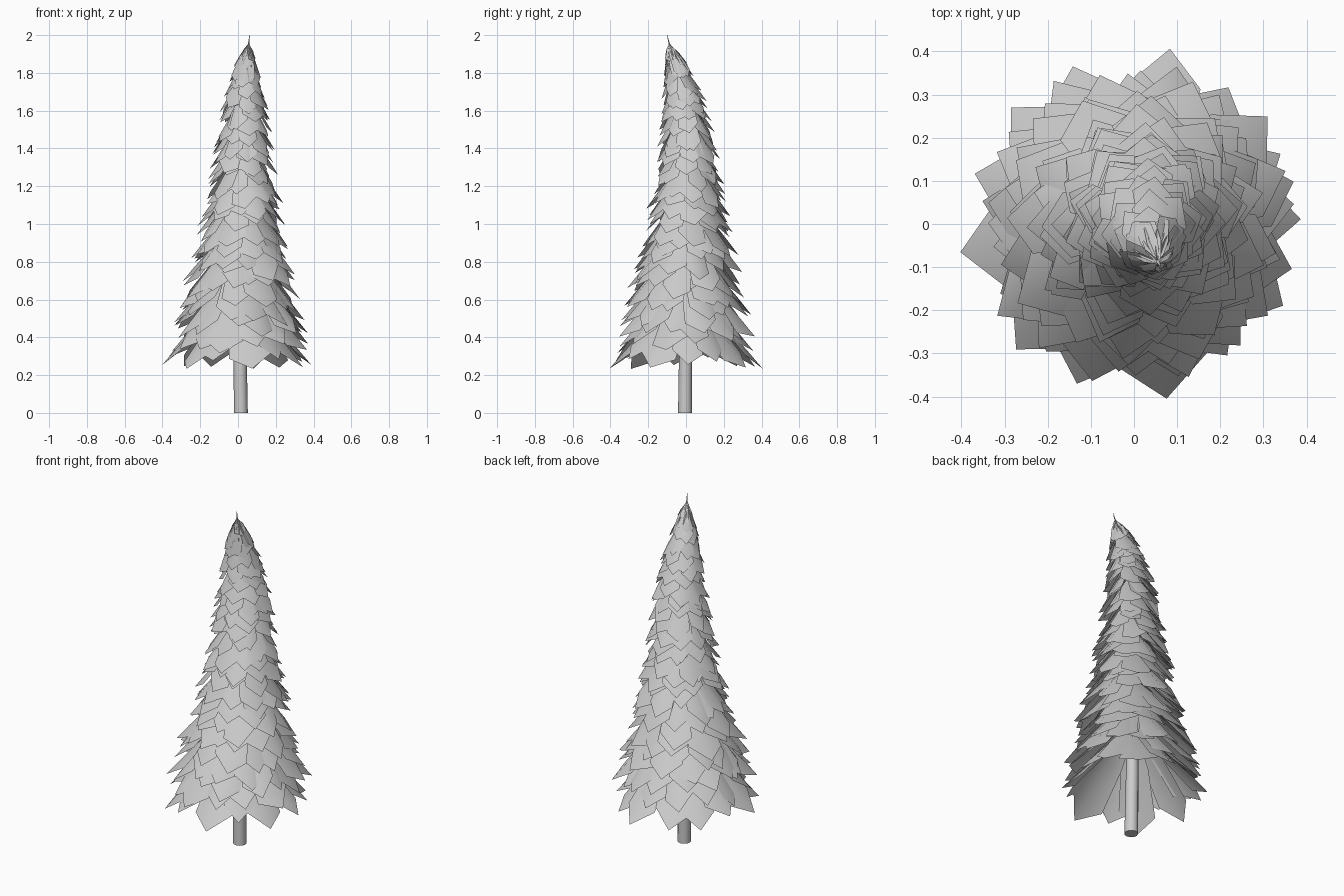
import bpy, bmesh, math, random
from mathutils import Vector

if "Cube" in bpy.data.objects:
    bpy.data.objects.remove(bpy.data.objects["Cube"])

random.seed(7)

# leaning centre line (z, x, y) and foliage outline (z, radius)
AXIS = [(0, .015, -.005), (.6, .008, .0), (1.0, .025, .008), (1.4, .03, .01),
        (1.6, .033, .0), (1.8, .038, -.037), (1.92, .052, -.08), (2.0, .062, -.1)]
OUTLINE = [(.2, .415), (.35, .395), (.5, .355), (.7, .31), (.8, .275), (1.0, .232),
           (1.2, .195), (1.4, .165), (1.6, .135), (1.8, .075), (1.9, .03), (2.0, .01)]


def sample(table, z):
    for a, b in zip(table, table[1:]):
        if z <= b[0]:
            t = max(0, (z - a[0]) / (b[0] - a[0]))
            return [p + (q - p) * t for p, q in zip(a[1:], b[1:])]
    return list(table[-1][1:])


def finish(bm, name):
    me = bpy.data.meshes.new(name)
    bm.to_mesh(me)
    bm.free()
    for p in me.polygons:
        p.use_smooth = True
    ob = bpy.data.objects.new(name, me)
    bpy.context.collection.objects.link(ob)
    return ob


# trunk: tapered tube following the centre line, ending in a thin spike
bm = bmesh.new()
rings = []
for z, rad in [(0, .037), (.4, .034), (.8, .028), (1.2, .021), (1.6, .013),
               (1.8, .009), (1.92, .006), (2.0, .001)]:
    cx, cy = sample(AXIS, z)
    rings.append([bm.verts.new((cx + rad * math.cos(k * math.tau / 12),
                                cy + rad * math.sin(k * math.tau / 12), z)) for k in range(12)])
for a, b in zip(rings, rings[1:]):
    for k in range(12):
        bm.faces.new((a[k], a[(k + 1) % 12], b[(k + 1) % 12], b[k]))
base = bm.faces.new(rings[0][::-1])
bmesh.ops.split_edges(bm, edges=base.edges[:])
finish(bm, "trunk")


# one drooping, ridged branch card with a pointed end
def card(bm, ang, z_tip, r):
    w = (.028 + .17 * r) * random.uniform(.85, 1.15)
    drop = min(.12 + .75 * r, 1.95 - z_tip)
    z_root = z_tip + drop
    root = Vector((*sample(AXIS, z_root), z_root))
    out = Vector((math.cos(ang), math.sin(ang), 0))
    shift = Vector((*sample(AXIS, z_tip), 0)) - Vector((root.x, root.y, 0))
    side = Vector((-math.sin(ang), math.cos(ang), random.uniform(-.25, .25))).normalized()
    length = math.hypot(r, drop)
    nrm = (out * drop + Vector((0, 0, r))) / length
    fold = random.uniform(.2, .4)
    skew = random.uniform(-.04, .04)

    def point(s, u):
        p = root + (out * r + shift) * s - Vector((0, 0, drop * s ** 1.12))
        return bm.verts.new(p + side * (w * u) - nrm * (fold * w * abs(u)))

    rows = []
    for s, u in [(0, .15), (.4, .75), (.82, 1)]:
        k = skew if s > .8 else 0
        rows.append([point(s + k, -u), point(s, 0), point(s - k, u)])
    tip = point(1, 0)
    for a, b in zip(rows, rows[1:]):
        for i in (0, 1):
            bm.faces.new((a[i], b[i], b[i + 1], a[i + 1]))
    c = rows[-1]
    bm.faces.new((c[0], tip, c[1]))
    bm.faces.new((c[1], tip, c[2]))


# foliage: staggered tiers of cards up the trunk
bm = bmesh.new()
z, turn = .27, 0.0
while z < 1.9:
    r0 = sample(OUTLINE, z)[0]
    n = round(6 + 18 * r0)
    for k in range(n):
        zt = min(max(.22, z + random.uniform(-.04, .04)), 1.9)
        r = sample(OUTLINE, zt)[0] * random.uniform(.9, 1.03)
        card(bm, turn + (k + random.uniform(-.25, .25)) * math.tau / n, zt, r)
    turn += math.pi / n + .37
    z += .045 + .08 * r0
finish(bm, "foliage")
